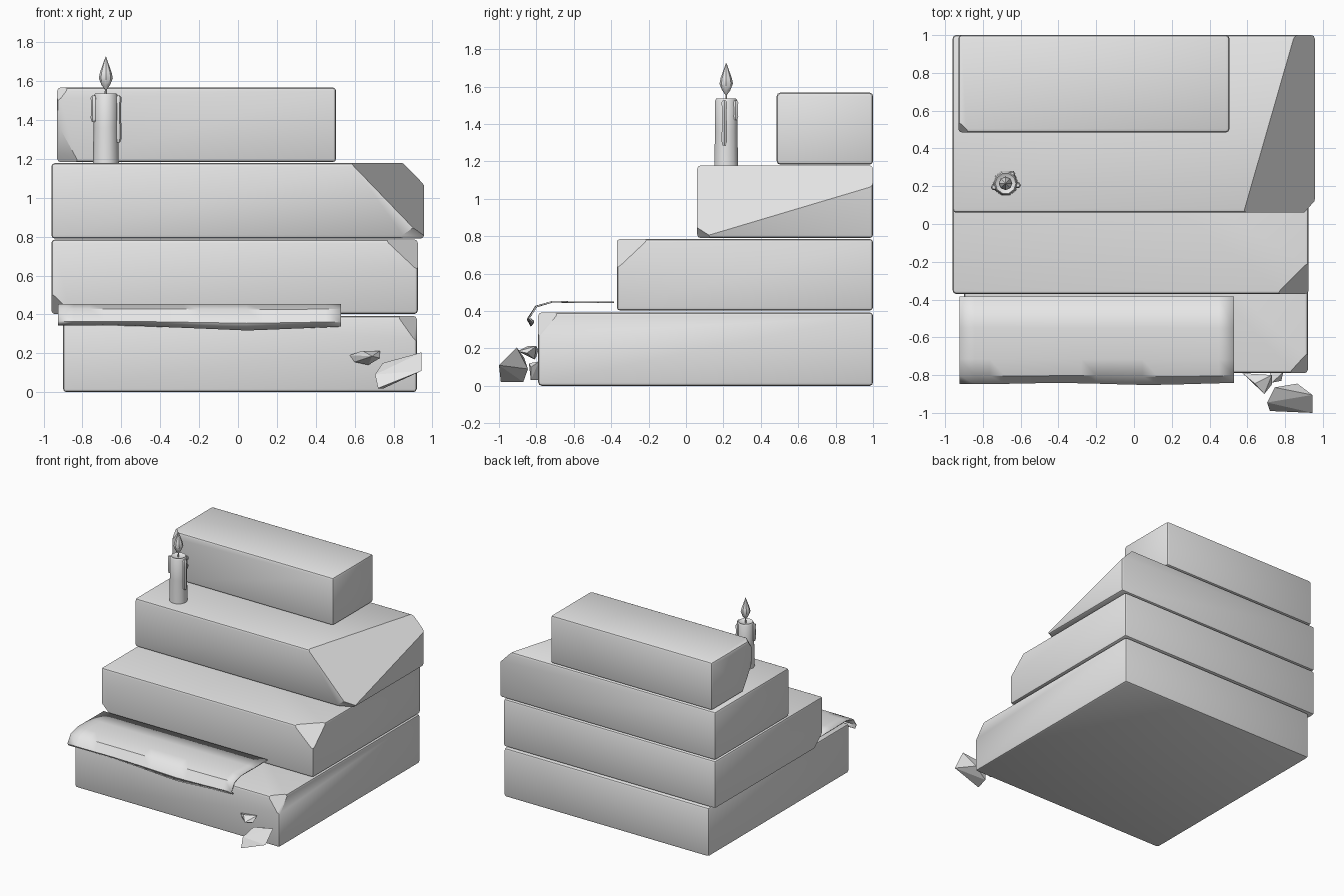
import bpy
import bmesh
import math
from mathutils import Vector

cube = bpy.data.objects.get("Cube")
if cube:
    bpy.data.objects.remove(cube, do_unlink=True)

# One plain stone grey for everything
GREY = (0.8, 0.8, 0.8, 1.0)
stone = bpy.data.materials.new("pale grey")
stone.use_nodes = True
stone.diffuse_color = GREY
stone.node_tree.nodes["Principled BSDF"].inputs["Base Color"].default_value = GREY


def finish(bm, name, smooth=None):
    """Turn a bmesh into a named object, smooth below the given angle."""
    bmesh.ops.recalc_face_normals(bm, faces=bm.faces[:])
    mesh = bpy.data.meshes.new(name)
    bm.to_mesh(mesh)
    bm.free()
    mesh.materials.append(stone)
    if smooth:
        mesh.shade_smooth()
        mesh.set_sharp_from_angle(angle=math.radians(smooth))
    obj = bpy.data.objects.new(name, mesh)
    bpy.context.collection.objects.link(obj)
    return obj


def block(name, low, high, chips):
    """Rounded slab with corners broken off along planes through three points."""
    low, high = Vector(low), Vector(high)
    centre, size = (low + high) / 2, high - low
    bm = bmesh.new()
    bmesh.ops.create_cube(bm, size=1)
    for v in bm.verts:
        v.co = centre + v.co * size
    bmesh.ops.bevel(bm, geom=bm.edges[:], offset=0.018, segments=2,
                    profile=0.5, affect='EDGES')
    for a, b, c in chips:
        a, b, c = Vector(a), Vector(b), Vector(c)
        normal = (b - a).cross(c - a).normalized()
        if normal.dot(a - centre) < 0:
            normal.negate()
        bmesh.ops.bisect_plane(bm, geom=bm.verts[:] + bm.edges[:] + bm.faces[:],
                               plane_co=a, plane_no=normal, clear_outer=True)
        bmesh.ops.holes_fill(bm, edges=bm.edges[:], sides=0)
    return finish(bm, name, 35)


def corner(x, y, z, dx, dy, dz):
    """Three points on the edges that meet at a block corner."""
    return (x + dx, y, z), (x, y + dy, z), (x, y, z + dz)


def lathe(name, x, y, profile, sides):
    """Turned solid from (radius, height) pairs."""
    bm = bmesh.new()
    rings = []
    for r, z in profile:
        rings.append([bm.verts.new((x + r * math.cos(math.tau * i / sides),
                                    y + r * math.sin(math.tau * i / sides), z))
                      for i in range(sides)])
    for lower, upper in zip(rings, rings[1:]):
        for i in range(sides):
            j = (i + 1) % sides
            bm.faces.new((lower[i], lower[j], upper[j], upper[i]))
    bm.faces.new(rings[0][::-1])
    bm.faces.new(rings[-1])
    return finish(bm, name, 40)


def rock(name, points):
    """Angular chunk: convex hull of a few points."""
    bm = bmesh.new()
    for p in points:
        bm.verts.new(p)
    hull = bmesh.ops.convex_hull(bm, input=bm.verts[:])
    loose = [v for v in hull["geom_interior"] if isinstance(v, bmesh.types.BMVert)]
    bmesh.ops.delete(bm, geom=loose, context='VERTS')
    return finish(bm, name)


# Four stacked slabs with broken corners
block("bottom_step", (-0.90, -0.79, 0), (0.92, 1, 0.392),
      [corner(0.92, -0.79, 0.392, -0.10, 0.11, -0.14)])
block("second_step", (-0.96, -0.37, 0.402), (0.925, 1, 0.785),
      [corner(0.925, -0.37, 0.785, -0.17, 0.17, -0.16),
       corner(-0.96, -0.37, 0.402, 0.11, 0.12, 0.11)])
block("third_step", (-0.96, 0.06, 0.79), (0.957, 1, 1.178),
      [((0.58, 0.06, 1.178), (0.85, 1, 1.178), (0.957, 1, 1.067)),
       ((0.82, 0.06, 0.79), (0.957, 0.135, 0.79), (0.90, 0.06, 0.845))])
block("top_step", (-0.93, 0.485, 1.183), (0.505, 1, 1.567),
      [corner(-0.93, 0.485, 1.183, 0.11, 0.13, 0.20),
       corner(-0.93, 0.485, 1.567, 0.06, 0.06, -0.08)])

# Thin cloth runner draped over the edge, sagging in the middle
bm = bmesh.new()
rows = [(-0.385, 0.447), (-0.55, 0.447), (-0.715, 0.449),
        (-0.80, 0.425), (-0.84, 0.365), (-0.818, 0.345)]
columns = 18
grid = []
for i in range(columns + 1):
    x = -0.925 + 1.455 * i / columns
    sag = max(0, 1 - abs(x - 0.05) / 0.6)
    line = []
    for k, (y, z) in enumerate(rows):
        hang = k / (len(rows) - 1)
        wave = 0.004 * math.sin(7 * x + k) * hang
        line.append(bm.verts.new((x, y - 0.006 * sag * hang + wave,
                                  z - 0.026 * sag * hang ** 4)))
    grid.append(line)
for a, b in zip(grid, grid[1:]):
    for k in range(len(rows) - 1):
        bm.faces.new((a[k], a[k + 1], b[k + 1], b[k]))
cloth = finish(bm, "cloth_runner", 40)
solid = cloth.modifiers.new("thickness", 'SOLIDIFY')
solid.thickness = 0.008
solid.offset = 0

# Candle body, wick and flame
CX, CY = -0.68, 0.215
lathe("candle", CX, CY, [(0.067, 1.172), (0.063, 1.36), (0.062, 1.525),
                         (0.055, 1.537), (0.045, 1.53), (0.012, 1.525)], 10)
lathe("wick", CX, CY, [(0.006, 1.52), (0.005, 1.565)], 6)
lathe("flame", CX, CY, [(0.004, 1.555), (0.022, 1.58), (0.036, 1.615),
                        (0.030, 1.645), (0.014, 1.69), (0.001, 1.727)], 8)

# Wax drips: slim tapered runs down the candle sides
for name, dx, dy, top, bottom in (("right_drip", -0.061, -0.02, 1.525, 1.39),
                                  ("left_drip", 0.064, -0.01, 1.525, 1.285),
                                  ("back_drip", 0.035, 0.05, 1.525, 1.42)):
    lathe(name, CX + dx, CY + dy, [(0.010, bottom), (0.017, bottom + 0.02),
                                   (0.014, top - 0.06), (0.017, top - 0.01),
                                   (0.010, top)], 6)

# Broken rubble in front of the chipped corner
rock("large_rubble", [(0.72, -0.99, 0.02), (0.705, -0.945, 0.09),
                      (0.945, -1.0, 0.11), (0.945, -0.905, 0.205),
                      (0.865, -0.845, 0.09), (0.745, -0.865, 0.15),
                      (0.75, -0.87, 0.02)])
rock("small_rubble", [(0.575, -0.79, 0.19), (0.73, -0.80, 0.213),
                      (0.73, -0.85, 0.175), (0.69, -0.90, 0.185),
                      (0.64, -0.845, 0.213), (0.67, -0.81, 0.14),
                      (0.60, -0.80, 0.155)])
rock("rubble_splinter", [(0.72, -0.79, 0.03), (0.79, -0.785, 0.13),
                         (0.78, -0.83, 0.10), (0.73, -0.84, 0.12),
                         (0.74, -0.83, 0.03)])
